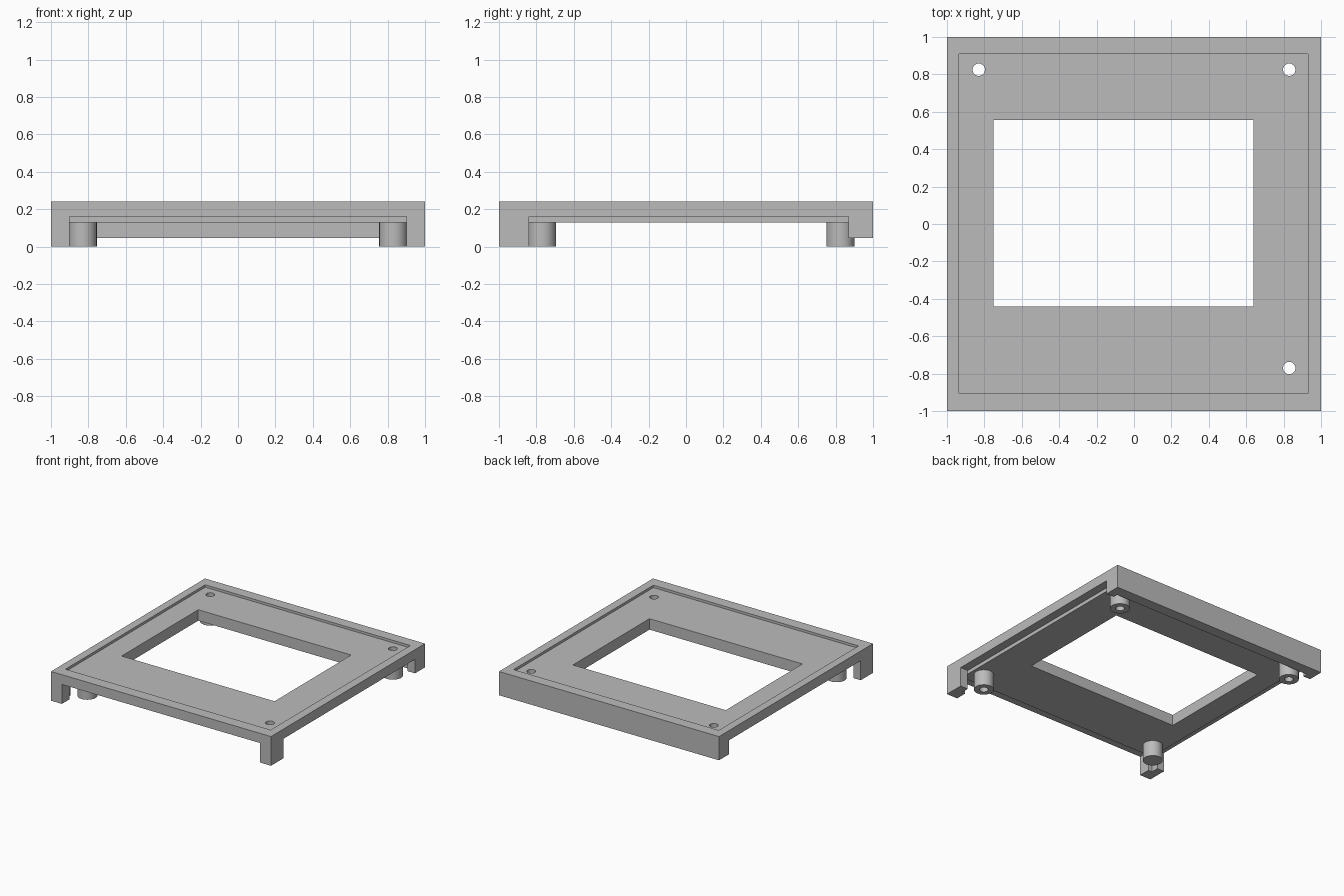
import bpy
import math

cube = bpy.data.objects.get("Cube")
if cube:
    bpy.data.objects.remove(cube, do_unlink=True)

grey = bpy.data.materials.new("plain_grey")
grey.use_nodes = True
grey.diffuse_color = (0.5, 0.5, 0.5, 1)
grey.node_tree.nodes["Principled BSDF"].inputs["Base Color"].default_value = (0.5, 0.5, 0.5, 1)


def box(name, x, y, z):
    """Box from (low, high) pairs on each axis."""
    spans = (x, y, z)
    bpy.ops.mesh.primitive_cube_add(size=1, location=[(a + b) / 2 for a, b in spans])
    ob = bpy.context.object
    ob.name = name
    ob.scale = [b - a for a, b in spans]
    bpy.ops.object.transform_apply(location=True, scale=True)
    ob.data.materials.append(grey)
    return ob


def cylinder(name, x, y, radius, z):
    bpy.ops.mesh.primitive_cylinder_add(vertices=48, radius=radius, depth=z[1] - z[0],
                                        location=(x, y, (z[0] + z[1]) / 2))
    ob = bpy.context.object
    ob.name = name
    bpy.ops.object.transform_apply(location=True)
    ob.data.materials.append(grey)
    return ob


def cut(ob, cutter):
    """Subtract the cutter and throw it away."""
    mod = ob.modifiers.new("cut", "BOOLEAN")
    mod.operation = "DIFFERENCE"
    mod.solver = "EXACT"
    mod.object = cutter
    bpy.context.view_layer.objects.active = ob
    bpy.ops.object.modifier_apply(modifier=mod.name)
    bpy.data.objects.remove(cutter, do_unlink=True)


def smooth(ob):
    bpy.ops.object.select_all(action="DESELECT")
    ob.select_set(True)
    bpy.context.view_layer.objects.active = ob
    bpy.ops.object.shade_smooth_by_angle(angle=math.radians(30))


TOP, PLATE_TOP, PLATE_BOTTOM, LIP = 0.24, 0.22, 0.13, 0.16
INNER_X, INNER_Y = (-0.935, 0.93), (-0.905, 0.91)

# Outer frame: open front and sides, shortened closed back
frame = box("outer_frame", (-1, 1), (-1, 1), (0, TOP))
cut(frame, box("pocket", INNER_X, INNER_Y, (-1, 1)))
cut(frame, box("front_opening", (-0.9, 0.9), (-1.5, -0.5), (-1, LIP)))
cut(frame, box("side_opening", (-1.5, 1.5), (-0.84, 0.87), (-1, LIP)))
cut(frame, box("back_clearance", (-1.5, 1.5), (0.8, 1.5), (-1, 0.045)))

# Recessed plate with a rectangular window
plate = box("plate", INNER_X, INNER_Y, (PLATE_BOTTOM, PLATE_TOP))
cut(plate, box("window", (-0.75, 0.64), (-0.44, 0.555), (-1, 1)))

# Round standoffs; the front right one is solid
for side, x in (("left", 0.83), ("right", -0.83)):
    for end, y in (("back", 0.825), ("front", -0.77)):
        post = cylinder(f"{end}_{side}_standoff", x, y, 0.075, (0, PLATE_BOTTOM))
        if (end, side) != ("front", "right"):
            for part in (post, plate):
                cut(part, cylinder("drill", x, y, 0.033, (-1, 1)))
        smooth(post)
smooth(plate)
